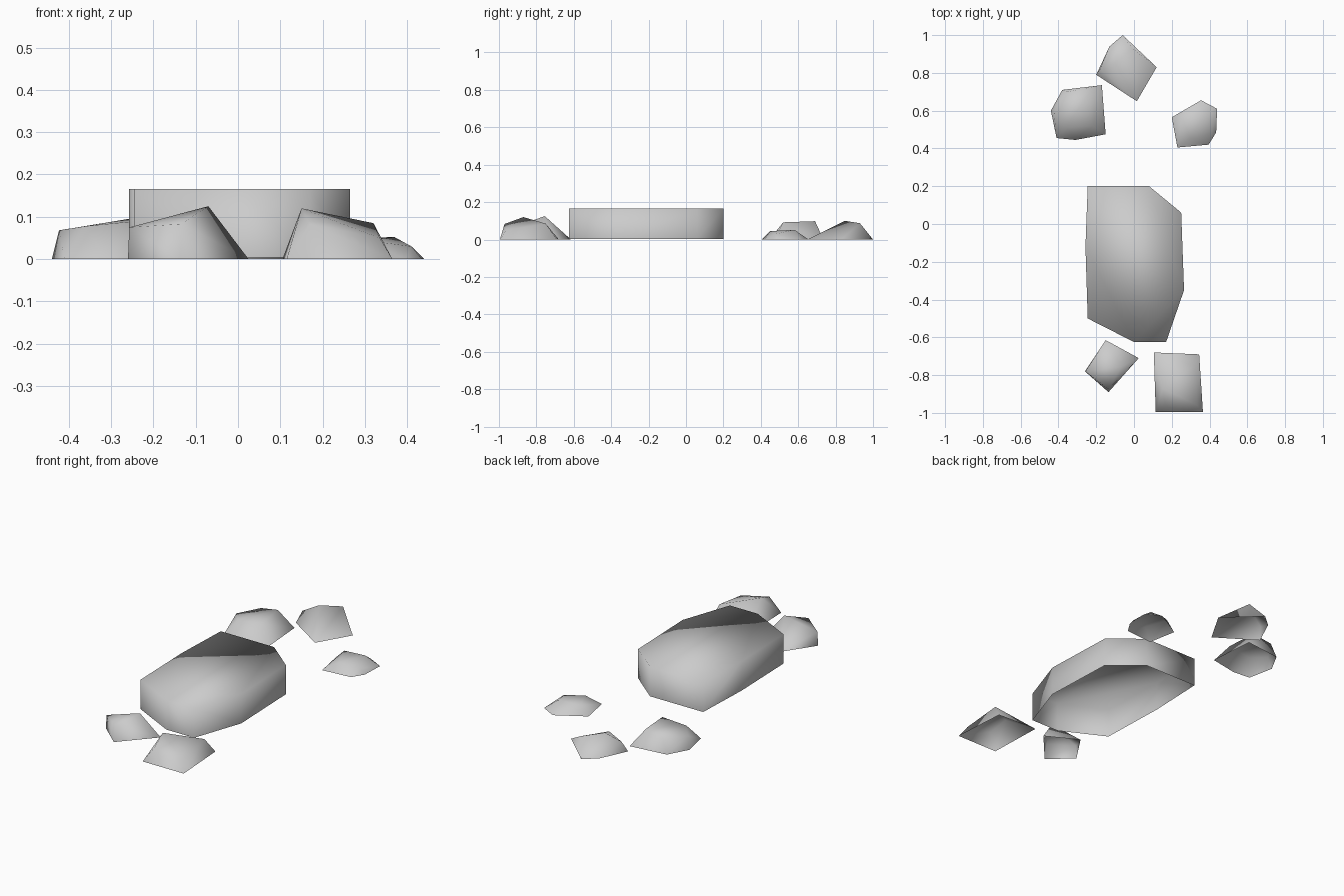
import bpy
import bmesh

cube = bpy.data.objects.get("Cube")
if cube:
    bpy.data.objects.remove(cube, do_unlink=True)

# One plain stone colour
stone = bpy.data.materials.new("stone_grey")
stone.use_nodes = True
colour = (0.6, 0.6, 0.6, 1.0)
stone.diffuse_color = colour
stone.node_tree.nodes["Principled BSDF"].inputs["Base Color"].default_value = colour


def add_stone(name, outline, crown, ground=0.0):
    """Wrap a faceted, smooth-shaded shell over a ground outline and crown points, open below."""
    bm = bmesh.new()
    for x, y in outline:
        bm.verts.new((x, y, ground))
    for point in crown:
        bm.verts.new(point)
    hull = bmesh.ops.convex_hull(bm, input=bm.verts[:])
    spare = [v for v in bm.verts if not v.link_faces]
    bmesh.ops.delete(bm, geom=spare, context="VERTS")
    bmesh.ops.recalc_face_normals(bm, faces=bm.faces[:])
    # Open underside
    under = [f for f in bm.faces if all(v.co.z < ground + 0.001 for v in f.verts)]
    bmesh.ops.delete(bm, geom=under, context="FACES")
    bmesh.ops.dissolve_limit(bm, angle_limit=0.01, verts=bm.verts[:], edges=bm.edges[:])
    for f in bm.faces:
        f.smooth = True
    mesh = bpy.data.meshes.new(name)
    bm.to_mesh(mesh)
    bm.free()
    mesh.materials.append(stone)
    obj = bpy.data.objects.new(name, mesh)
    bpy.context.collection.objects.link(obj)
    return obj


# Large flat slab with upright sides
slab = [(-.245, .2), (.08, .2), (.25, .06), (.265, -.35),
        (.17, -.625), (0, -.625), (-.245, -.5), (-.257, -.12)]
add_stone("large_slab", slab, [(x, y, .166) for x, y in slab], ground=.004)

# Two stones in front
add_stone("front_right_stone",
          [(-.15, -.615), (.025, -.71), (-.135, -.89), (-.26, -.78)],
          [(-.257, -.78, .075), (-.135, -.875, .083), (-.07, -.755, .125)])
add_stone("front_left_stone",
          [(.105, -.68), (.345, -.69), (.365, -.995), (.115, -.995)],
          [(.15, -.87, .12), (.32, -.75, .085), (.335, -.96, .05), (.17, -.97, .083)])

# Three stones behind
add_stone("back_right_stone",
          [(-.44, .6), (-.38, .71), (-.17, .735), (-.15, .475), (-.31, .445), (-.41, .455)],
          [(-.423, .59, .068), (-.35, .7, .075), (-.24, .69, .098),
           (-.22, .52, .092), (-.36, .51, .078)])
add_stone("back_left_stone",
          [(.2, .565), (.355, .655), (.44, .61), (.435, .485), (.395, .42), (.23, .405)],
          [(.25, .57, .05), (.37, .58, .052), (.3, .45, .045), (.41, .48, .03)])
add_stone("rear_stone",
          [(-.06, 1), (-.13, .94), (-.2, .79), (.015, .65), (.12, .83)],
          [(-.1, .85, .1), (-.01, .93, .087), (-.18, .82, .06)])
